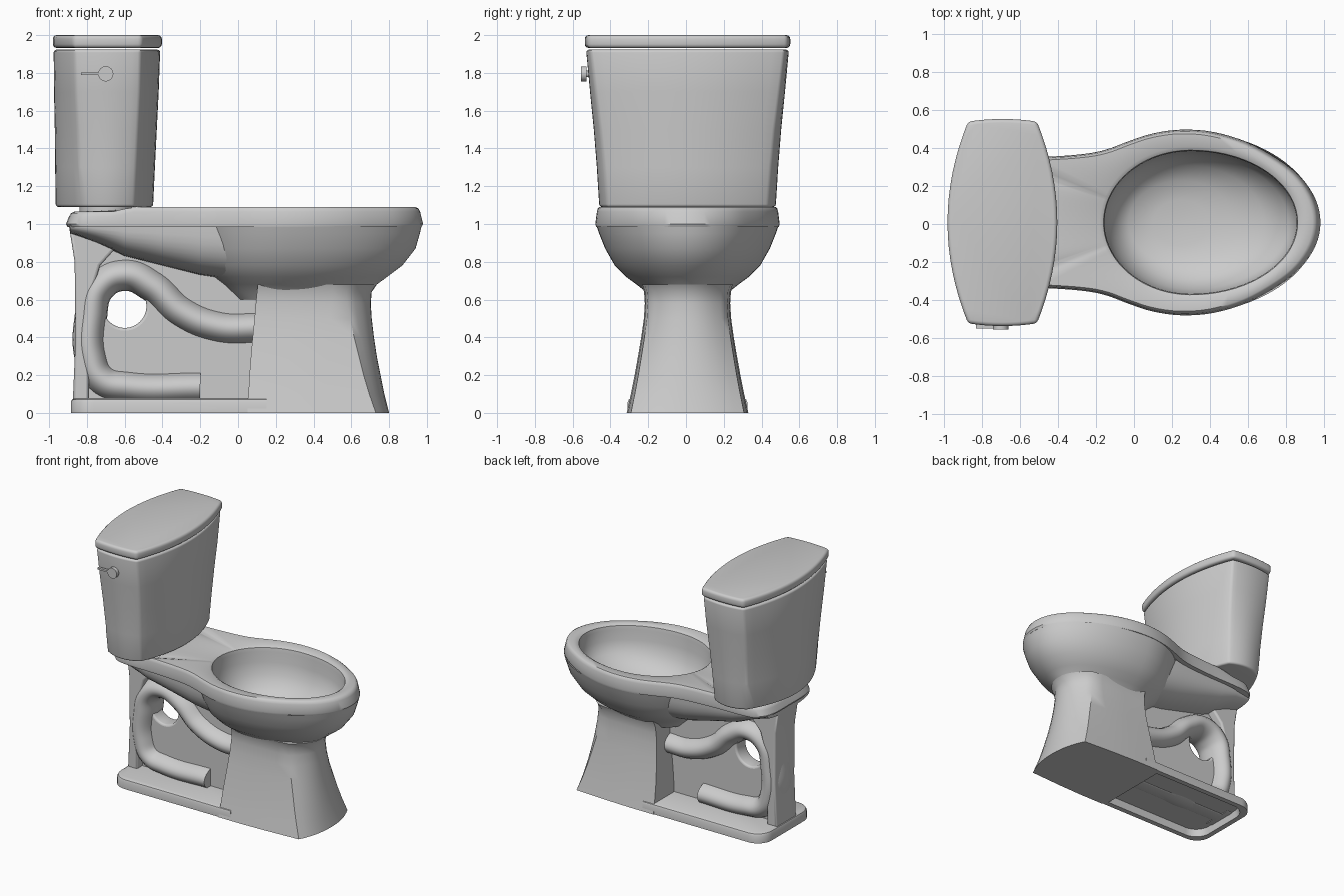
import bpy, bmesh, math
from mathutils import Vector

if "Cube" in bpy.data.objects:
    bpy.data.objects.remove(bpy.data.objects["Cube"])

Y0 = 0.008  # body sits slightly off centre because of the handle


def loft(name, loops, cap_a=True, cap_b=True, closed=True, bevel=0):
    """Skin a list of equal-length point loops."""
    bm = bmesh.new()
    rows = [[bm.verts.new(p) for p in lp] for lp in loops]
    n = len(rows[0])
    for a, b in zip(rows, rows[1:]):
        for i in range(n if closed else n - 1):
            j = (i + 1) % n
            bm.faces.new((a[i], a[j], b[j], b[i]))
    if cap_a:
        bm.faces.new(rows[0])
    if cap_b:
        bm.faces.new(rows[-1])
    bmesh.ops.recalc_face_normals(bm, faces=bm.faces)
    me = bpy.data.meshes.new(name)
    bm.to_mesh(me)
    bm.free()
    ob = bpy.data.objects.new(name, me)
    ob.location.y = Y0
    bpy.context.collection.objects.link(ob)
    if bevel:
        m = ob.modifiers.new("bevel", 'BEVEL')
        m.width, m.segments, m.limit_method = bevel, 3, 'ANGLE'
        m.angle_limit = math.radians(40)
    return ob


def smooth_closed(pts, n):
    """Closed Catmull-Rom through 2D points."""
    out, k = [], len(pts)
    for i in range(k):
        a, b, c, d = (Vector(pts[(i + o) % k]) for o in (-1, 0, 1, 2))
        for s in range(n):
            t = s / n
            out.append(0.5 * (2 * b + (c - a) * t + (2 * a - 5 * b + 4 * c - d) * t * t
                              + (3 * b - a - 3 * c + d) * t ** 3))
    return out


def mirrored(half):
    return half + [(x, -y) for x, y in reversed(half) if abs(y) > 1e-6]


def egg(z, cx, front, rear, b, angles):
    return [(cx + (front if math.cos(t) > 0 else rear) * math.cos(t), b * math.sin(t), z)
            for t in angles]


def side_curve(name, splines, kind='POLY', cyclic=True):
    """Curve drawn in the x-z plane."""
    cu = bpy.data.curves.new(name, 'CURVE')
    cu.dimensions = '2D' if cyclic else '3D'
    for pts in splines:
        sp = cu.splines.new(kind)
        knots = sp.bezier_points if kind == 'BEZIER' else sp.points
        knots.add(len(pts) - 1)
        for k, (x, z) in zip(knots, pts):
            if kind == 'BEZIER':
                k.co = (x, z, 0)
                k.handle_left_type = k.handle_right_type = 'AUTO'
            else:
                k.co = (x, z, 0, 1)
        sp.use_cyclic_u = cyclic
    ob = bpy.data.objects.new(name, cu)
    ob.rotation_euler.x = math.pi / 2
    ob.location.y = Y0
    bpy.context.collection.objects.link(ob)
    return ob


def panel(name, splines, half):
    ob = side_curve(name, splines)
    cu = ob.data
    cu.fill_mode = 'BOTH'
    cu.extrude, cu.bevel_depth, cu.bevel_resolution = half - 0.015, 0.015, 2
    cu.offset = -0.015
    return ob


# Rim with rear deck, and the inside of the bowl
half_rim = [(.98, 0), (.955, .12), (.88, .235), (.77, .325), (.6, .42), (.42, .475), (.25, .488),
            (.1, .468), (-.02, .43), (-.15, .382), (-.28, .358), (-.5, .343), (-.75, .335),
            (-.86, .30), (-.905, .2), (-.91, 0)]
rim = smooth_closed(mirrored(half_rim), 4)
ang = [math.atan2(p.y, p.x - .3) for p in rim]


def rim_row(s, z):
    row = []
    for p in rim:
        x = .05 + (p.x - .05) * s
        f = min(1, max(0, (-.55 - x) / .12))
        drop = .025 * f * f * (3 - 2 * f) if z > 1.03 else 0
        row.append((x, p.y * s, z - drop))
    return row


inside = [(.72, .25, .02, .02, .02), (.725, .25, .14, .15, .12), (.745, .25, .27, .28, .22),
          (.80, .28, .40, .37, .30), (.88, .30, .51, .43, .35), (.97, .30, .55, .455, .372),
          (1.05, .30, .555, .455, .375), (1.078, .30, .56, .46, .38), (1.09, .30, .58, .48, .40)]
loft("rim_and_basin", [egg(*r, ang) for r in inside]
     + [rim_row(s, z) for s, z in ((.955, 1.09), (.973, 1.082), (.983, 1.065), (1, 1.0),
                                   (.992, .985), (.9, .985))], cap_b=False)

# Outside of the bowl
turn = [2 * math.pi * i / 96 for i in range(96)]
outside = [(.99, .25, .722, .50, .482), (.95, .25, .713, .49, .468), (.87, .25, .69, .47, .436),
           (.78, .25, .62, .44, .385), (.72, .25, .54, .38, .325), (.68, .25, .485, .33, .27),
           (.64, .25, .45, .29, .22), (.6, .25, .43, .25, .19)]
loft("bowl_shell", [egg(*r, turn) for r in outside], cap_a=False)

# Tapered body under the deck
sections = []
for x, hw, bot in ((-.89, .26, .95), (-.75, .285, .90), (-.6, .30, .83), (-.4, .31, .78),
                   (-.2, .325, .73), (0, .33, .70)):
    row = []
    for i in range(25):
        t = math.pi * i / 24
        c = math.cos(t)
        row.append((x, hw * math.copysign(abs(c) ** .7, c), 1.0 - (1.0 - bot) * abs(math.sin(t)) ** .7))
    sections.append(row)
loft("deck_body", sections, cap_b=False, closed=False)

# Front pedestal with a curved front face
ped = []
for z, xr, xc, xf, w in ((0, .05, .73, .80, .322), (.1, .055, .695, .775, .30), (.2, .06, .665, .755, .28),
                         (.3, .068, .64, .735, .262), (.4, .077, .615, .72, .245), (.5, .087, .595, .708, .231),
                         (.58, .094, .58, .703, .226), (.64, .10, .575, .708, .23), (.68, .105, .59, .735, .245)):
    wc = w * .93
    row = [(xr, w), (xr + .2, w), (xr + .4, w * .98)]
    for i in range(13):
        y = 1 - i / 6
        row.append((xf + (xc - xf) * abs(y) ** 2.2, wc * y))
    row += [(xr + .4, -w * .98), (xr + .2, -w), (xr, -w)]
    ped.append([(x, y, z) for x, y in row])
loft("pedestal", ped)


# Hollow foot plate behind the pedestal
def foot(z, inset, front=.15):
    r, xb, w = .12, -.885 + inset, .317 - inset
    half = [(xb + r * (1 - math.sin(a)), w - r * (1 - math.cos(a)))
            for a in [math.pi / 2 * i / 8 for i in range(9)]]
    pts = [(front, w)] + half
    return [(x, y, z) for x, y in pts] + [(x, -y, z) for x, y in reversed(pts)]


loft("foot_plate", [foot(.055, .05, .0), foot(0, .04, .02), foot(0, 0), foot(.055, 0),
                    foot(.07, .006), foot(.078, .02)])

# Central web with a round opening, and the rear column
hole = [(-.6 + .115 * math.cos(t), .565 + .115 * math.sin(t)) for t in turn[::2]]
panel("web", [[(-.86, .05), (.1, .05), (.1, .62), (-.2, .77), (-.5, .86), (-.6, .97), (-.88, .98),
               (-.86, .8), (-.86, .4)], hole], .06)
panel("rear_column", [[(-.875, .05), (-.79, .05), (-.785, .6), (-.73, .78), (-.64, .88), (-.62, .97),
                       (-.895, .99), (-.865, .8), (-.86, .4)]], .125)

# Trapway tube
tube = side_curve("trapway", [[(.12, .45), (-.1, .455), (-.3, .535), (-.45, .67), (-.6, .732), (-.735, .665),
                               (-.78, .5), (-.78, .3), (-.72, .175), (-.58, .138), (-.2, .135)]],
                  'BEZIER', False)
tube.data.bevel_depth, tube.data.bevel_resolution = .086, 8
tube.data.use_fill_caps = True
tube.scale.z = 1.65  # local z is world y


# Tank and lid share one bowed outline
def tank_row(z, xb, xf, xcb, xcf, hw, bulge):
    span = [i / 8 for i in range(-8, 8)]
    row = [(xf + (xcf - xf) * s * s, hw * s) for s in span]
    ends = [(xcf + (xcb - xcf) * (s + 1) / 2, hw + bulge * (1 - s * s)) for s in span[::2]]
    row += ends
    row += [(xb + (xcb - xb) * s * s, -hw * s) for s in span]
    row += [(xcf + xcb - x, -y) for x, y in ends]
    return [(x, y, z) for x, y in row]


loft("tank", [tank_row(*r) for r in (
    (1.09, -.965, -.45, -.83, -.55, .425, .042), (1.3, -.968, -.44, -.84, -.54, .442, .038),
    (1.5, -.97, -.43, -.85, -.53, .462, .034), (1.7, -.974, -.42, -.86, -.52, .488, .028),
    (1.923, -.976, -.412, -.868, -.515, .515, .022))], bevel=.015)
loft("tank_lid", [tank_row(1.932, -.98, -.403, -.872, -.51, .53, .014),
                  tank_row(2.0, -.98, -.403, -.872, -.51, .53, .014)], bevel=.02)


# Flush handle and tank gasket
def cyl(name, r, depth, loc, rot=(0, 0, 0)):
    bpy.ops.mesh.primitive_cylinder_add(vertices=32, radius=r, depth=depth, location=loc, rotation=rot)
    bpy.context.object.name = name


q = (math.pi / 2, 0, 0)
cyl("handle_knob", .04, .028, (-.70, -.541, 1.795), q)
cyl("handle_stem", .018, .06, (-.70, -.51, 1.795), q)
cyl("tank_gasket", .14, .05, (-.70, Y0, 1.075))
bpy.ops.mesh.primitive_cube_add(size=1, location=(-.765, -.538, 1.795))
lever = bpy.context.object
lever.name = "handle_lever"
lever.scale = (.13, .02, .014)

# Make everything a mesh and shade it
bpy.ops.object.select_all(action='SELECT')
bpy.context.view_layer.objects.active = lever
bpy.ops.object.convert(target='MESH')
bpy.ops.object.select_all(action='SELECT')
bpy.ops.object.shade_smooth_by_angle(angle=math.radians(38))
